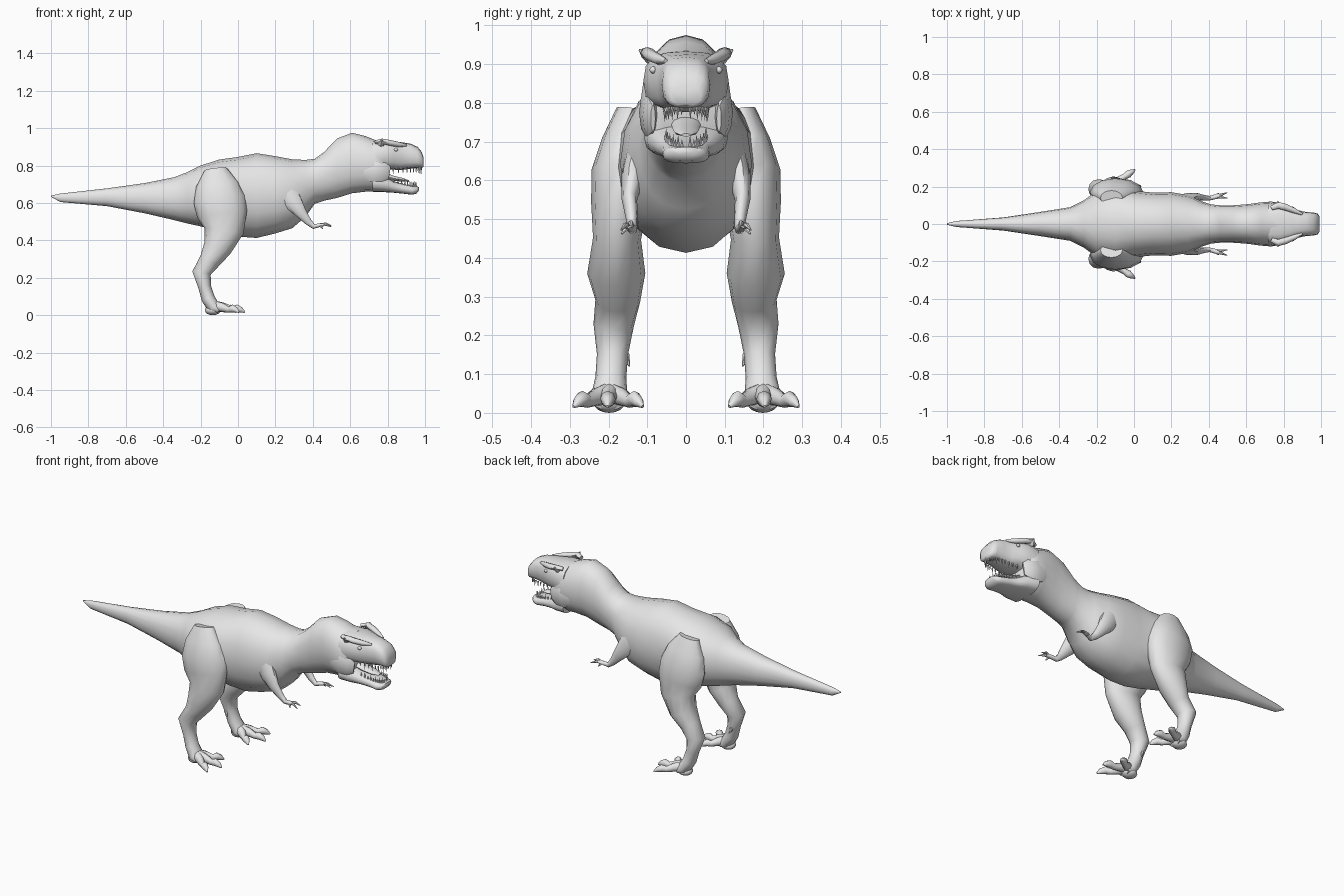
import bpy
import bmesh
import math
from mathutils import Vector

default_cube = bpy.data.objects.get("Cube")
if default_cube:
    bpy.data.objects.remove(default_cube, do_unlink=True)

grey = bpy.data.materials.new("plain_grey")
grey.use_nodes = True
grey.diffuse_color = (0.8, 0.8, 0.8, 1)
grey.node_tree.nodes["Principled BSDF"].inputs["Base Color"].default_value = grey.diffuse_color


def finish(name, bm, angle=50):
    """Turn a bmesh into a smooth shaded grey object."""
    bmesh.ops.recalc_face_normals(bm, faces=bm.faces[:])
    mesh = bpy.data.meshes.new(name)
    bm.to_mesh(mesh)
    bm.free()
    mesh.materials.append(grey)
    obj = bpy.data.objects.new(name, mesh)
    bpy.context.collection.objects.link(obj)
    bpy.ops.object.select_all(action="DESELECT")
    obj.select_set(True)
    bpy.context.view_layer.objects.active = obj
    bpy.ops.object.shade_smooth_by_angle(angle=math.radians(angle))
    return obj


def signed_power(value, power):
    return math.copysign(abs(value) ** power, value)


def loft(name, sections, sides=12, power=1.0):
    """Skin rings given as (centre, half_width, half_height, direction)."""
    bm = bmesh.new()
    rings = []
    for centre, half_width, half_height, direction in sections:
        along = direction.normalized()
        side = Vector((0, 1, 0))
        side = (side - along * side.dot(along)).normalized()
        up = along.cross(side)
        ring = []
        for i in range(sides):
            turn = math.tau * i / sides
            offset = side * half_width * signed_power(math.cos(turn), power)
            offset += up * half_height * signed_power(math.sin(turn), power)
            ring.append(bm.verts.new(centre + offset))
        rings.append(ring)
    for first, second in zip(rings, rings[1:]):
        for i in range(sides):
            j = (i + 1) % sides
            bm.faces.new((first[i], first[j], second[j], second[i]))
    bm.faces.new(rings[0])
    bm.faces.new(rings[-1])
    return finish(name, bm)


def hull(name, rows, sides=16, power=1.0):
    """Upright sections along x: (x, bottom, top, half_width)."""
    forward = Vector((1, 0, 0))
    sections = [(Vector((x, 0, (low + high) / 2)), width, (high - low) / 2, forward)
                for x, low, high, width in rows]
    return loft(name, sections, sides, power)


def limb(name, rows, mirror=1, sides=10):
    """Sections square to a path: (x, y, z, half_width, half_depth)."""
    centres = [Vector((x, y * mirror, z)) for x, y, z, _, _ in rows]
    last = len(rows) - 1
    sections = [(centres[i], row[3], row[4],
                 centres[min(i + 1, last)] - centres[max(i - 1, 0)])
                for i, row in enumerate(rows)]
    return loft(name, sections, sides)


def ball(name, centre, size):
    bm = bmesh.new()
    bmesh.ops.create_uvsphere(bm, u_segments=12, v_segments=8, radius=1)
    bmesh.ops.scale(bm, vec=size, verts=bm.verts)
    bmesh.ops.translate(bm, vec=centre, verts=bm.verts)
    return finish(name, bm)


def teeth(name, back, length, width, root, root_slope, height):
    """A row of cones around a jaw, all in one mesh."""
    bm = bmesh.new()
    count = 22
    for i in range(count):
        turn = math.radians(-84 + 168 * i / (count - 1))
        x = back + length * math.cos(turn) ** 0.8
        y = width * signed_power(math.sin(turn), 0.6)
        z = root + root_slope * (x - back)
        tall = height * (1.2 if i % 2 else 0.8)
        tip = bm.verts.new((x, y, z + tall))
        base = [bm.verts.new((x + 0.005 * math.cos(a), y + 0.005 * math.sin(a), z))
                for a in (k * math.tau / 5 for k in range(5))]
        for k in range(5):
            bm.faces.new((base[k], base[(k + 1) % 5], tip))
        bm.faces.new(base)
    return finish(name, bm, 30)


# Tail, trunk, neck and back of the head
hull("body", [
    (-1.0, .633, .639, .004), (-.95, .605, .65, .016), (-.7, .583, .678, .035),
    (-.5, .545, .706, .065), (-.34, .508, .738, .09), (-.27, .49, .765, .125),
    (-.2, .475, .8, .178), (-.1, .45, .832, .2), (0, .42, .846, .178),
    (.1, .413, .866, .168), (.2, .437, .85, .17), (.29, .465, .833, .155),
    (.36, .525, .83, .122), (.41, .595, .836, .105), (.46, .612, .872, .1),
    (.53, .627, .945, .1), (.61, .652, .975, .106), (.68, .66, .958, .116),
    (.73, .66, .938, .118), (.775, .662, .935, .108), (.79, .672, .9, .085),
], power=0.92)

# Upper head and snout
hull("upper_head", [
    (.72, .74, .936, .108), (.78, .78, .933, .11), (.83, .778, .928, .095),
    (.87, .776, .925, .075), (.92, .783, .918, .064), (.96, .788, .9, .062),
    (.983, .787, .872, .055), (.993, .795, .84, .038),
], power=0.72)

# Lower jaw with a tongue
hull("lower_jaw", [
    (.72, .66, .76, .108), (.78, .658, .745, .1), (.83, .655, .717, .075),
    (.88, .65, .703, .062), (.93, .644, .69, .06), (.955, .65, .688, .05),
    (.967, .667, .686, .034),
], power=0.72)
limb("tongue", [(.77, 0, .75, .04, .02), (.83, 0, .732, .034, .014),
                (.88, 0, .724, .03, .01), (.915, 0, .717, .012, .004)])

teeth("upper_teeth", .8, .18, .056, .785, .035, -.03)
teeth("lower_teeth", .81, .142, .052, .712, -.18, .026)

for label, s in (("left", 1), ("right", -1)):
    # Face details
    limb(label + "_brow_ridge", [
        (.735, .085, .925, .012, .01), (.77, .1, .93, .019, .014),
        (.81, .09, .922, .018, .015), (.86, .07, .912, .014, .014),
        (.9, .052, .908, .006, .006)], s, 8)
    limb(label + "_brow_horn", [
        (.765, .09, .918, .02, .02), (.768, .108, .928, .012, .012),
        (.77, .121, .938, .002, .002)], s, 6)
    ball(label + "_eye", (.845, s * .085, .885), (.011, .009, .009))
    limb(label + "_cheek", [
        (.67, .09, .78, .02, .05), (.73, .095, .775, .026, .07),
        (.78, .092, .765, .02, .055), (.81, .085, .76, .006, .035)], s)

    # Hind leg from hip to ankle
    limb(label + "_leg", [
        (-.12, .14, .78, .04, .06), (-.11, .155, .7, .062, .115),
        (-.1, .168, .62, .076, .138), (-.085, .172, .54, .073, .135),
        (-.075, .178, .45, .062, .105), (-.11, .18, .36, .075, .076),
        (-.152, .176, .29, .058, .056), (-.195, .187, .225, .052, .05),
        (-.178, .19, .15, .04, .034), (-.16, .194, .09, .04, .036),
        (-.13, .198, .04, .048, .036), (-.1, .2, .025, .04, .02)], s, 12)
    ball(label + "_heel", (-.135, s * .198, .026), (.042, .04, .026))
    limb(label + "_dewclaw", [
        (-.175, .175, .16, .014, .016), (-.185, .155, .145, .011, .012),
        (-.175, .146, .12, .002, .002)], s, 6)

    # Three spread toes with claws
    for toe, end_x, end_y in (("inner", -.012, .112), ("middle", .037, .203),
                              ("outer", .005, .29)):
        start_x, start_y = -.135, .198

        def along(t):
            return (start_x + (end_x - start_x) * t, start_y + (end_y - start_y) * t)

        limb(label + "_" + toe + "_toe", [
            (*along(0), .05, .028, .03), (*along(.35), .042, .022, .024),
            (*along(.6), .03, .016, .017), (*along(.75), .036, .02, .021),
            (*along(.88), .028, .014, .015), (*along(1), .016, .004, .004)], s, 8)

    # Small arm with fingers
    limb(label + "_arm", [
        (.25, .12, .67, .035, .06), (.29, .137, .61, .03, .052),
        (.335, .146, .55, .02, .033), (.375, .14, .5, .015, .02),
        (.405, .138, .474, .012, .014), (.44, .147, .482, .013, .01),
        (.46, .152, .484, .012, .008)], s)
    for finger, x, y, z in (("inner", .5, .138, .478), ("outer", .5, .168, .472),
                            ("thumb", .452, .166, .462)):
        limb(label + "_" + finger + "_finger", [
            (.437, .148, .482, .008, .008),
            ((.437 + x) / 2, (.146 + y) / 2, z + .012, .007, .007),
            (x, y, z, .002, .002)], s, 6)
